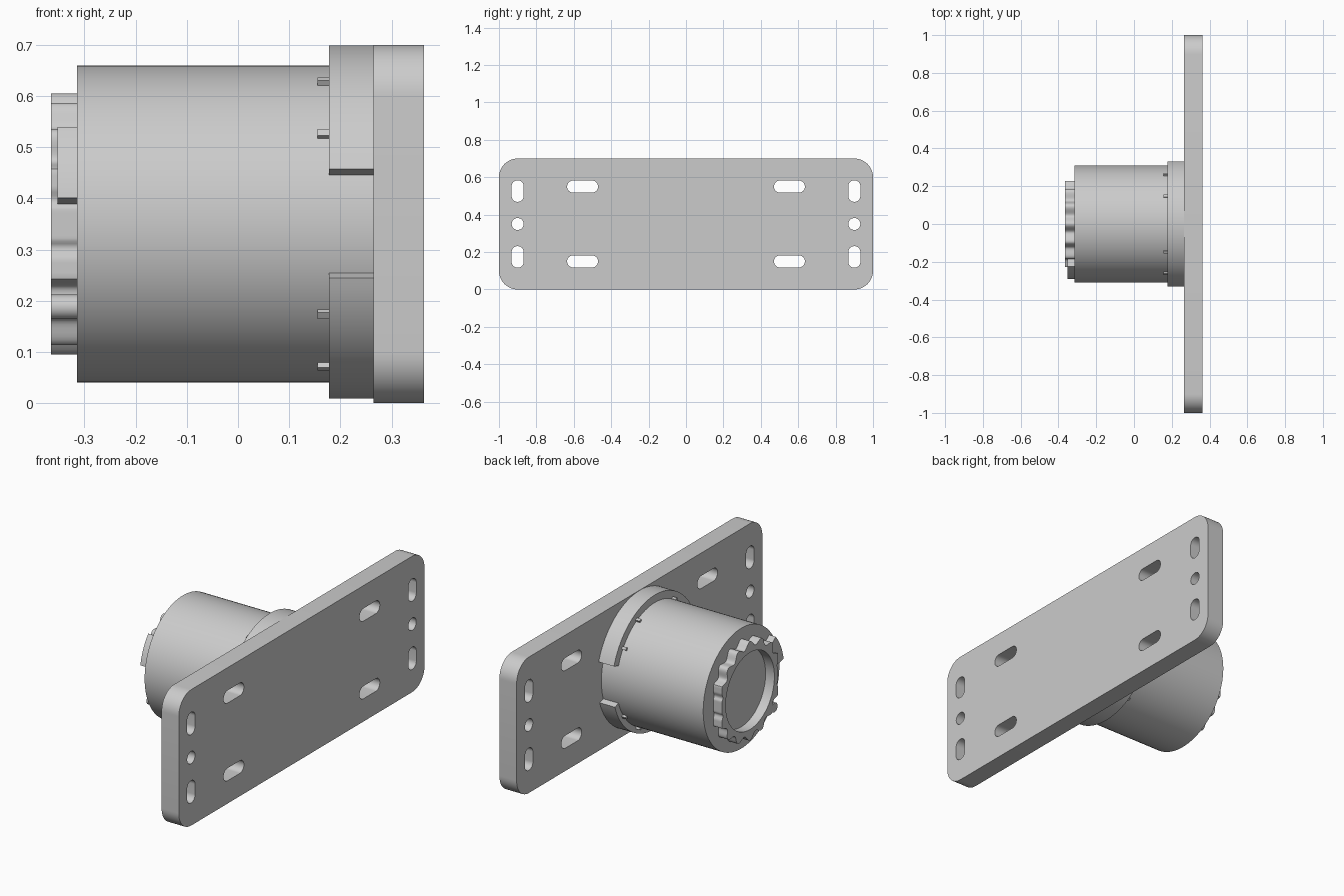
import bpy, bmesh
from math import sin, cos, pi, radians
from mathutils import Vector

cube = bpy.data.objects.get("Cube")
if cube:
    bpy.data.objects.remove(cube)

grey = bpy.data.materials.new("plain grey")
grey.use_nodes = True
colour = (0.6, 0.6, 0.6, 1)
grey.diffuse_color = colour
grey.node_tree.nodes["Principled BSDF"].inputs["Base Color"].default_value = colour

AXIS = 0.35  # height of the barrel axis


def polar(r, a, cy=0, cz=AXIS):
    return (cy + r * cos(a), cz + r * sin(a))


def circle(r, cy=0, cz=AXIS, n=96):
    return [polar(r, 2 * pi * i / n, cy, cz) for i in range(n)]


def rounded_rect(cy, cz, w, h, r, n=12):
    """Rectangle in the y-z plane with rounded corners; also makes slots."""
    pts = []
    for k, (sy, sz) in enumerate([(1, 1), (-1, 1), (-1, -1), (1, -1)]):
        for i in range(n + 1):
            p = polar(r, (k + i / n) * pi / 2,
                      cy + sy * (w / 2 - r), cz + sz * (h / 2 - r))
            if not pts or (Vector(p) - Vector(pts[-1])).length > 1e-5:
                pts.append(p)
    if (Vector(pts[0]) - Vector(pts[-1])).length < 1e-5:
        pts.pop()
    return pts


def arc_band(r0, r1, a0, a1, n=48):
    angles = [radians(a0 + (a1 - a0) * i / n) for i in range(n + 1)]
    return [polar(r1, a) for a in angles] + [polar(r0, a) for a in reversed(angles)]


def prism(name, x0, x1, outline, holes=()):
    """Extrude a y-z outline, with holes, from x0 to x1."""
    bm = bmesh.new()
    edges = []
    for loop in [outline, *holes]:
        vs = [bm.verts.new((x0, y, z)) for y, z in loop]
        edges += [bm.edges.new((vs[i - 1], vs[i])) for i in range(len(vs))]
    bmesh.ops.triangle_fill(bm, edges=edges, use_beauty=True, normal=(-1, 0, 0))
    ext = bmesh.ops.extrude_face_region(bm, geom=bm.faces[:], use_keep_orig=True)
    moved = [g for g in ext["geom"] if isinstance(g, bmesh.types.BMVert)]
    bmesh.ops.translate(bm, verts=moved, vec=(x1 - x0, 0, 0))
    bmesh.ops.recalc_face_normals(bm, faces=bm.faces[:])
    mesh = bpy.data.meshes.new(name)
    bm.to_mesh(mesh)
    bm.free()
    obj = bpy.data.objects.new(name, mesh)
    bpy.context.collection.objects.link(obj)
    mesh.materials.append(grey)
    bpy.ops.object.select_all(action="DESELECT")
    bpy.context.view_layer.objects.active = obj
    obj.select_set(True)
    bpy.ops.object.shade_smooth_by_angle(angle=radians(30))
    return obj


# Mounting plate with slots and holes mirrored about the middle
holes = []
for s in (-1, 1):
    holes.append(circle(0.032, s * 0.9, n=32))
    for t in (-1, 1):
        holes.append(rounded_rect(s * 0.9, AXIS + t * 0.176, 0.065, 0.115, 0.032))
        holes.append(rounded_rect(s * 0.553, AXIS + t * 0.2, 0.165, 0.065, 0.032))
prism("mounting_plate", 0.265, 0.363, rounded_rect(0, AXIS, 2, 0.7, 0.1), holes)

# Barrel
prism("barrel", -0.315, 0.27, circle(0.31))

# Collar halves hugging the barrel, open at both sides
prism("upper_collar", 0.178, 0.268, arc_band(0.305, 0.349, 18, 162))
prism("lower_collar", 0.178, 0.268, arc_band(0.305, 0.341, 198, 342))

# Small pegs on the collar face
for base in (0, 180):
    for a in (34, 62, 118, 146):
        prism("collar_peg", 0.155, 0.18, arc_band(0.308, 0.321, base + a - 1.3, base + a + 1.3, 4))

# Scalloped end ring, flattened at the sides
scallop = []
for i in range(256):
    a = 2 * pi * i / 256
    r = 0.24 + 0.015 * cos(16 * a)
    scallop.append(polar(min(r, 0.228 / max(abs(cos(a)), 0.01)), a))
prism("end_ring", -0.365, -0.313, scallop, [circle(0.198)])

# Locking lug and stop bump on the front side of the ring
prism("locking_lug", -0.353, -0.313, arc_band(0.22, 0.295, 140, 170, 16))
prism("stop_bump", -0.365, -0.313, circle(0.024, -0.2, AXIS - 0.162, 24))
